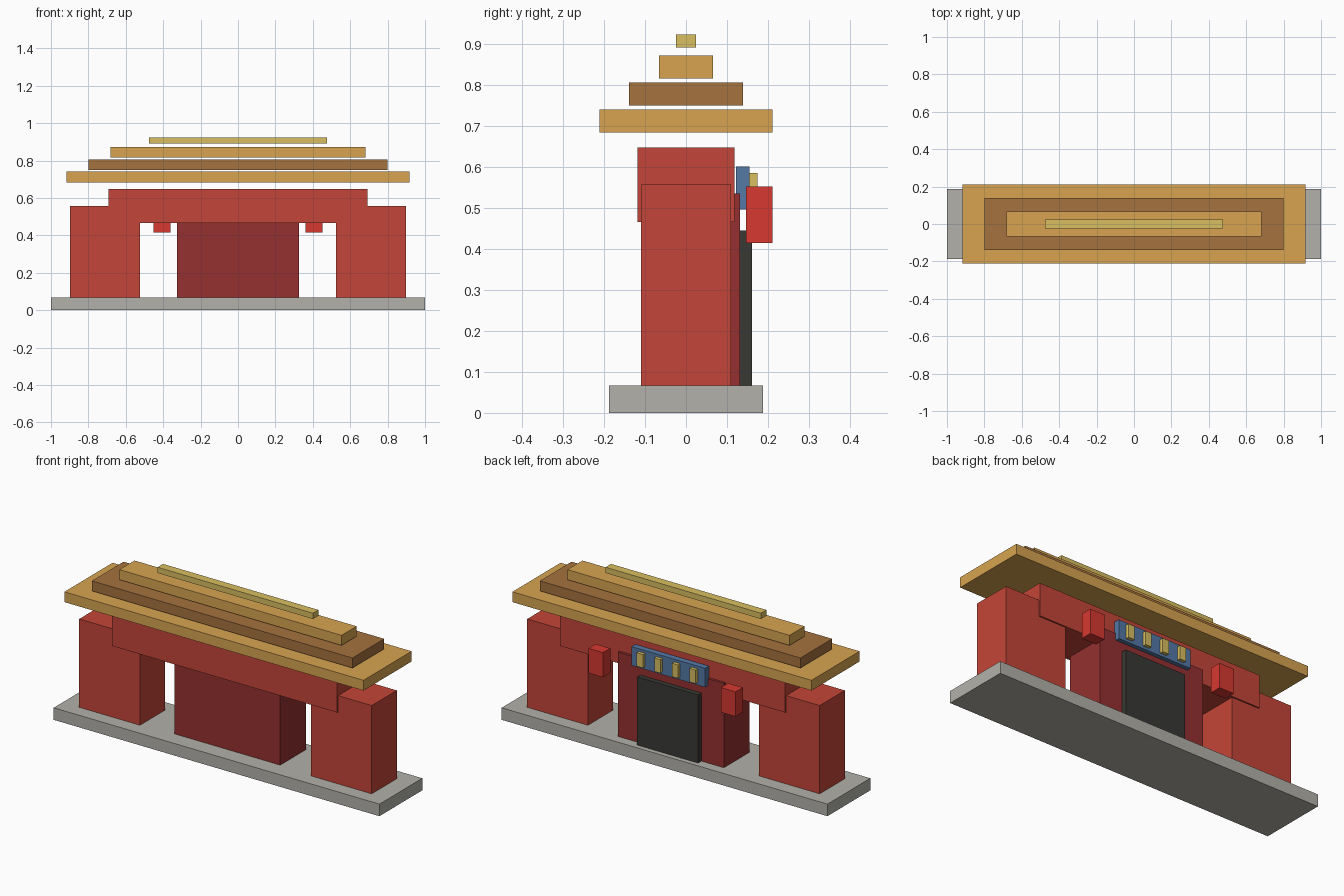
import bpy
import bmesh

if "Cube" in bpy.data.objects:
    bpy.data.objects.remove(bpy.data.objects["Cube"])


def material(name, rgb):
    m = bpy.data.materials.new(name)
    m.diffuse_color = (*rgb, 1)
    m.use_nodes = True
    m.node_tree.nodes["Principled BSDF"].inputs["Base Color"].default_value = m.diffuse_color
    return m


RED = material("wall_red", (0.55, 0.06, 0.04))
DARK_RED = material("deep_red", (0.30, 0.03, 0.03))
BRIGHT_RED = material("lantern_red", (0.68, 0.04, 0.03))
GOLD = material("roof_gold", (0.68, 0.37, 0.08))
BROWN = material("roof_brown", (0.38, 0.17, 0.05))
YELLOW = material("pale_gold", (0.70, 0.52, 0.12))
BLUE = material("plaque_blue", (0.09, 0.19, 0.38))
BLACK = material("door_black", (0.04, 0.04, 0.035))
STONE = material("stone", (0.45, 0.44, 0.40))


def box(name, x, y, z, mat):
    """Box from (min, max) ranges on each axis."""
    bm = bmesh.new()
    bmesh.ops.create_cube(bm, size=1)
    for v in bm.verts:
        v.co = [r[0] if c < 0 else r[1] for c, r in zip(v.co, (x, y, z))]
    mesh = bpy.data.meshes.new(name)
    bm.to_mesh(mesh)
    bm.free()
    mesh.materials.append(mat)
    obj = bpy.data.objects.new(name, mesh)
    bpy.context.collection.objects.link(obj)
    return obj


def centred(name, hx, y, z, mat):
    return box(name, (-hx, hx), y, z, mat)


def pair(name, x, y, z, mat):
    """Same box on both sides of x = 0."""
    box(name + "_right", x, y, z, mat)
    box(name + "_left", (-x[1], -x[0]), y, z, mat)


# Base and walls
centred("base_slab", 1.0, (-0.188, 0.188), (0, 0.067), STONE)
pair("side_tower", (0.525, 0.898), (-0.11, 0.11), (0.067, 0.557), RED)
centred("central_block", 0.325, (-0.094, 0.132), (0.067, 0.535), DARK_RED)
centred("lintel", 0.692, (-0.118, 0.118), (0.466, 0.648), RED)

# Door, plaque with four raised bars, lanterns
centred("door", 0.187, (0.13, 0.161), (0.067, 0.445), BLACK)
centred("plaque", 0.226, (0.122, 0.155), (0.496, 0.601), BLUE)
for i in range(4):
    cx = (i - 1.5) * 0.108
    box(f"plaque_bar_{i + 1}", (cx - 0.019, cx + 0.019), (0.148, 0.174), (0.511, 0.586), YELLOW)
pair("lantern", (0.362, 0.452), (0.147, 0.211), (0.415, 0.552), BRIGHT_RED)

# Stepped roof: half width, half depth, bottom, top
tiers = [
    ("roof_eaves", 0.918, 0.211, 0.684, 0.741, GOLD),
    ("roof_middle", 0.80, 0.139, 0.75, 0.806, BROWN),
    ("roof_upper", 0.682, 0.066, 0.816, 0.872, GOLD),
    ("roof_ridge", 0.477, 0.024, 0.892, 0.924, YELLOW),
]
for name, hx, hy, z0, z1, mat in tiers:
    centred(name, hx, (-hy, hy), (z0, z1), mat)
